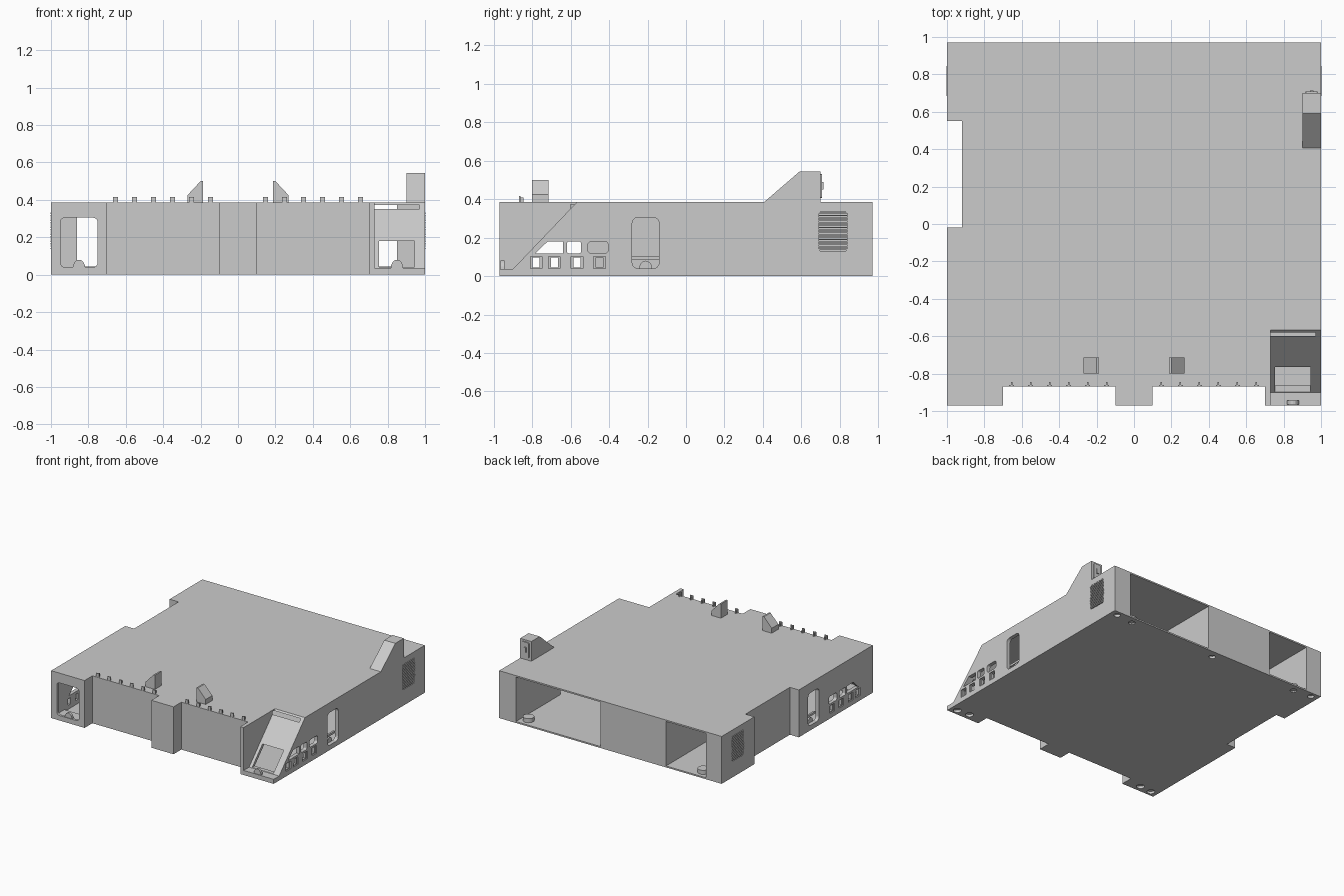
import bpy, bmesh, math

if "Cube" in bpy.data.objects:
    bpy.data.objects.remove(bpy.data.objects["Cube"])

H = 0.385
grey = bpy.data.materials.new("plain grey")
grey.diffuse_color = (0.6, 0.6, 0.6, 1)
grey.use_nodes = True
grey.node_tree.nodes["Principled BSDF"].inputs["Base Color"].default_value = grey.diffuse_color


def prism(name, pts, axis, a, b):
    """Extrude a flat outline along an axis from a to b."""
    place = {'x': lambda p, t: (t, p[0], p[1]),
             'y': lambda p, t: (p[0], t, p[1]),
             'z': lambda p, t: (p[0], p[1], t)}[axis]
    bm = bmesh.new()
    lo = [bm.verts.new(place(p, a)) for p in pts]
    hi = [bm.verts.new(place(p, b)) for p in pts]
    bm.faces.new(lo)
    bm.faces.new(hi[::-1])
    n = len(pts)
    for i in range(n):
        j = (i + 1) % n
        bm.faces.new((lo[i], hi[i], hi[j], lo[j]))
    bmesh.ops.recalc_face_normals(bm, faces=bm.faces)
    me = bpy.data.meshes.new(name)
    bm.to_mesh(me)
    bm.free()
    me.materials.append(grey)
    ob = bpy.data.objects.new(name, me)
    bpy.context.collection.objects.link(ob)
    return ob


def rect(u0, u1, v0, v1):
    return [(u0, v0), (u1, v0), (u1, v1), (u0, v1)]


def rounded(u0, u1, v0, v1, r, n=4):
    pts = []
    for k, (cu, cv) in enumerate(((u1 - r, v1 - r), (u0 + r, v1 - r),
                                  (u0 + r, v0 + r), (u1 - r, v0 + r))):
        for i in range(n + 1):
            t = math.pi / 2 * (k + i / n)
            pts.append((cu + r * math.cos(t), cv + r * math.sin(t)))
    return pts


def circle(cx, cy, r, n=20):
    return [(cx + r * math.cos(2 * math.pi * i / n),
             cy + r * math.sin(2 * math.pi * i / n)) for i in range(n)]


def arch(c, z, r, h, n=10):
    return [(c + r * math.cos(math.pi * i / n),
             z + h * math.sin(math.pi * i / n)) for i in range(n + 1)]


# main slab with notched footprint
body = prism("body", [(-1, -.97), (-.7, -.97), (-.7, -.87), (-.1, -.87), (-.1, -.97),
                      (.1, -.97), (.1, -.87), (.7, -.87), (.7, -.97), (1, -.97),
                      (1, .97), (-1, .97), (-1, .55), (-.92, .55), (-.92, -.02),
                      (-1, -.02)], 'z', 0, H)


def cut(pts, axis, a, b):
    tool = prism("cutter", pts, axis, a, b)
    tool.hide_render = True
    m = body.modifiers.new("cut", 'BOOLEAN')
    m.operation, m.solver, m.object = 'DIFFERENCE', 'EXACT', tool
    bpy.context.view_layer.objects.active = body
    bpy.ops.object.modifier_apply(modifier=m.name)
    bpy.data.objects.remove(tool)


# sloped front right corner
cut([(-1.1, .037), (-.9, .037), (-.518, .437), (-1.1, .437)], 'x', .73, 1.1)

# hollow interior: front room, side channels open at the back
Z0, Z1 = .012, .373
cut(rect(-.97, .72, -.85, -.53), 'z', Z0, Z1)
cut(rect(-.965, -.73, -.95, -.8), 'z', Z0 + .02, Z1)
cut([(-.89, Z0), (-.53, Z0), (-.53, Z1), (-.545, Z1)], 'x', .715, .97)
cut(rect(-.86, -.5, -.6, 1.1), 'z', Z0, Z1)
cut(rect(.09, .85, -.6, 1.1), 'z', Z0, Z1)
cut(rect(-.97, -.8, -.6, -.06), 'z', Z0, Z1)
cut(rect(.8, .97, -.6, .4), 'z', Z0, Z1)

# front windows
cut(rounded(-.95, -.75, .04, .305, .025), 'y', -1.1, -.9)
cut(rect(.755, .945, .04, .18), 'y', -1.1, -.72)

# side windows, same on left and right
for s in (-1, 1):
    a, b = sorted((s * .94, s * 1.1))
    cut(rounded(-.28, -.14, .04, .305, .03), 'x', a, b)
    cut([(-.785, .118), (-.64, .118), (-.64, .18), (-.72, .18)], 'x', a, b)
    cut(rounded(-.62, -.545, .118, .18, .012), 'x', a, b)
    cut(rounded(-.51, -.405, .118, .18, .018), 'x', a, b)
    ra, rb = sorted((s * .99, s * 1.1))
    for y in (-.78, -.685, -.567, -.45):
        cut(rect(y - .03, y + .03, .04, .102), 'x', ra, rb)
        cut(rect(y - .018, y + .018, .046, .096), 'x', a, b)
    # vent recess
    va, vb = sorted((s * .975, s * 1.1))
    cut(rounded(.69, .84, .13, .335, .015), 'x', va, vb)

# screw holes underneath
for s in (-1, 1):
    for x, y, r in ((.94, .925, .025), (.785, .91, .025),
                    (.94, -.925, .03), (.83, -.915, .03)):
        cut(circle(s * x, y, r), 'z', -.1, .02)
cut(circle(0, .905, .025), 'z', -.1, .02)

for s, side in ((-1, "left"), (1, "right")):
    # vent slats
    for i in range(16):
        z = .137 + i * .0125
        a, b = sorted((s * .97, s * 1.002))
        prism(side + "_vent_slat", rect(.685, .845, z, z + .007), 'x', a, b)
    # screw posts inside the back openings
    prism(side + "_screw_post", circle(s * .785, .9, .042), 'z', .01, .045)
    # small arched hooks at the openings
    prism(side + "_front_hook", arch(s * .85, .035, .033, .045), 'y', -.965, -.945)
    a, b = sorted((s * .95, s * .97))
    prism(side + "_side_hook", arch(-.21, .035, .035, .045), 'x', a, b)
    a, b = sorted((s * .95, s * .965))
    prism(side + "_side_bar", rect(-.285, -.135, .085, .102), 'x', a, b)
    # wedges on the roof
    prism(side + "_roof_wedge", [(s * .27, H - .005), (s * .27, .425), (s * .2, .5),
                                 (s * .187, .5), (s * .187, H - .005)], 'y', -.8, -.715)
    # row of teeth along the front edge
    for i in range(6):
        x = s * (.147 + i * .1015)
        prism(side + "_tooth", rect(x - .0125, x + .0125, H - .005, .416), 'y', -.868, -.86)
        prism(side + "_tooth_rib", rect(x - .004, x + .004, H - .005, .41), 'y', -.861, -.845)

# raised fin at the back right, with a socket plate behind it
prism("rear_fin", [(.405, H - .001), (.7, H - .001), (.7, .545), (.592, .545)], 'x', .9, 1)
prism("fin_socket", rounded(.918, .982, .405, .53, .01), 'y', .699, .708)
prism("fin_socket_latch", rect(.94, .96, .45, .49), 'y', .707, .715)
